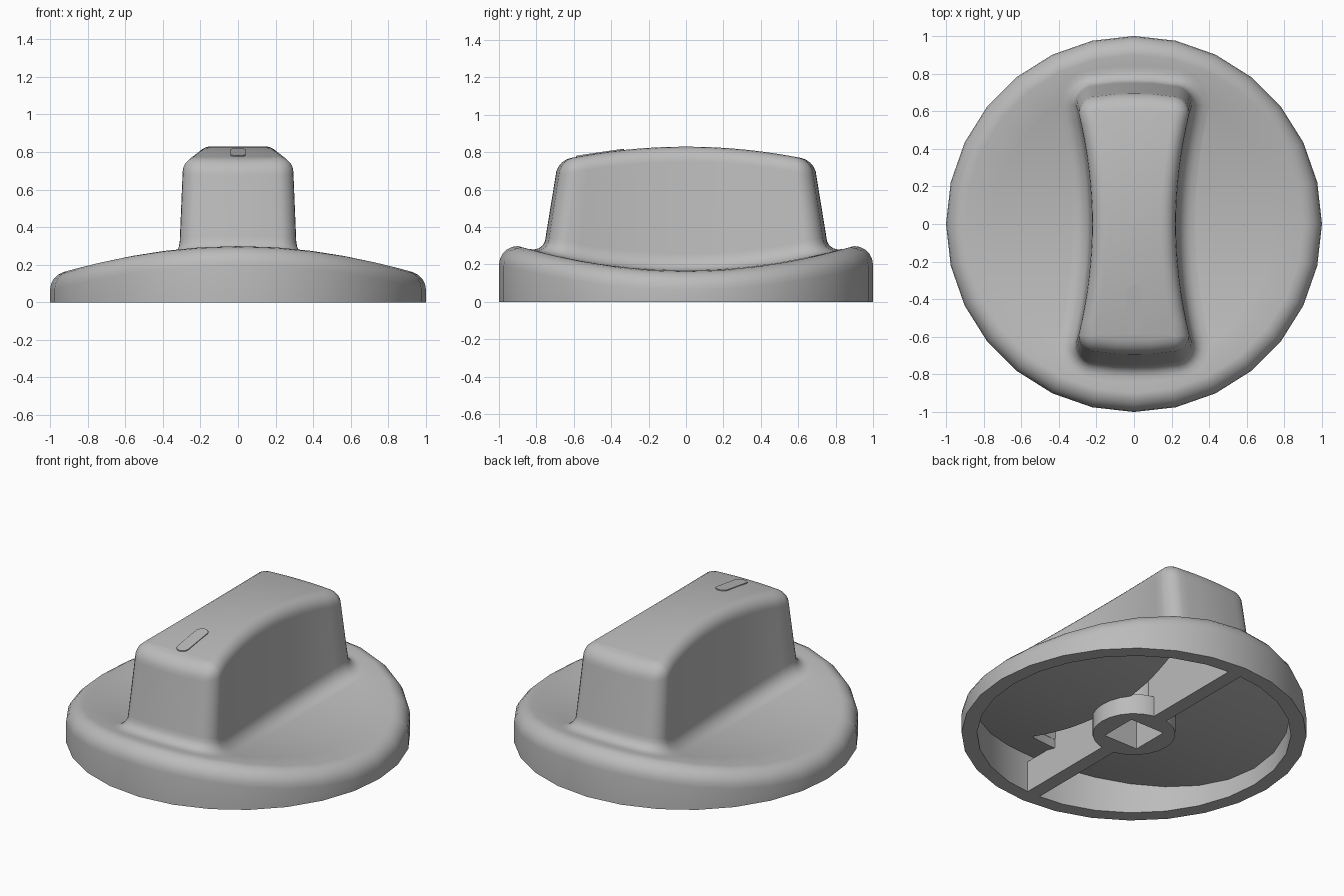
import bpy, bmesh
from math import sin, cos, pi, radians, hypot

cube = bpy.data.objects.get("Cube")
if cube:
    bpy.data.objects.remove(cube)

grey = bpy.data.materials.new("plain_grey")
grey.use_nodes = True
colour = (0.5, 0.5, 0.5, 1)
grey.diffuse_color = colour
grey.node_tree.nodes["Principled BSDF"].inputs["Base Color"].default_value = colour


def dish(y):
    """Height of the dished upper face."""
    return 0.165 + 0.165 * y * y


def crown(y):
    """Height of the arched grip top."""
    return 0.83 - 0.16 * y * y


def circle(r, n):
    return [(r * cos(2 * pi * i / n), r * sin(2 * pi * i / n)) for i in range(n)]


def at(points, z):
    return [(x, y, z) for x, y in points]


def strip_cap(bm, loop, flip):
    """Close a left-right symmetric loop with strips across it."""
    n = len(loop)
    for k in range(n // 2):
        quad = [loop[k], loop[k + 1], loop[n - k - 1], loop[(n - k) % n]]
        quad = list(dict.fromkeys(quad))
        bm.faces.new(quad[::-1] if flip else quad)


def loft(name, rings, closed=False, base_cap=False, strip_caps=False):
    """Skin a list of counter-clockwise rings that have equal point counts."""
    bm = bmesh.new()
    loops = [[bm.verts.new(p) for p in ring] for ring in rings]
    n = len(loops[0])
    pairs = list(zip(loops, loops[1:]))
    if closed:
        pairs.append((loops[-1], loops[0]))
    for a, b in pairs:
        for j in range(n):
            k = (j + 1) % n
            bm.faces.new((a[j], a[k], b[k], b[j]))
    if base_cap:
        bm.faces.new(loops[0][::-1])
    if strip_caps:
        strip_cap(bm, loops[0], True)
        strip_cap(bm, loops[-1], False)
    mesh = bpy.data.meshes.new(name)
    bm.to_mesh(mesh)
    bm.free()
    mesh.materials.append(grey)
    obj = bpy.data.objects.new(name, mesh)
    bpy.context.collection.objects.link(obj)
    return obj


def finish(obj, cutter=None, angle=40):
    """Cut the hollow if given, then smooth the shading."""
    bpy.ops.object.select_all(action="DESELECT")
    bpy.context.view_layer.objects.active = obj
    obj.select_set(True)
    if cutter:
        mod = obj.modifiers.new("hollow", "BOOLEAN")
        mod.operation = "DIFFERENCE"
        mod.solver = "EXACT"
        mod.object = cutter
        bpy.ops.object.modifier_apply(modifier=mod.name)
    bpy.ops.object.shade_smooth_by_angle(angle=radians(angle))


# Grip outline: waisted sides, rounded corners, slightly bowed ends
quarter = [(0, -0.75), (0.1, -0.748), (0.19, -0.737)]
for i in range(6):
    a = radians(-75 + 15 * i)
    quarter.append((0.21 + 0.1 * cos(a), -0.635 + 0.1 * sin(a)))
for i in range(7):
    y = -0.56 + 0.08 * i
    quarter.append((0.235 + 0.075 * (y / 0.63) ** 2, y))
half = quarter + [(0.235, 0)] + [(x, -y) for x, y in reversed(quarter)]
outline = half + [(-x, y) for x, y in half[-2:0:-1]]
tapered = [(x * 0.95, y * 0.93) for x, y in outline]


def offset(points, d):
    """Move each outline point outward along its normal."""
    result = []
    n = len(points)
    for i, (x, y) in enumerate(points):
        x0, y0 = points[i - 1]
        x1, y1 = points[(i + 1) % n]
        length = hypot(x1 - x0, y1 - y0)
        result.append((x + d * (y1 - y0) / length, y - d * (x1 - x0) / length))
    return result


# Cutter for the hollow inside the grip, open at the underside
WALL = 0.07
roof = [(x, y, crown(y) - WALL) for x, y in offset(tapered, -WALL)]
hollow = loft("hollow_cutter", [at(offset(outline, -WALL), -0.1), roof],
              strip_caps=True)
hollow.hide_render = True

# Dial body: shell with a dished face and rounded rim
SEG = 28
FILLET = 0.1


def body_ring(r, height):
    return [(x, y, height(x, y)) for x, y in circle(r, SEG)]


def rim_ring(a):
    r = 1 - FILLET * (1 - cos(a))
    return body_ring(r, lambda x, y: dish(y / r * 0.9) - FILLET * (1 - sin(a)))


body = [body_ring(r, lambda x, y: dish(y) - 0.055) for r in (0.1, 0.4, 0.6, 0.8, 0.91)]
body += [body_ring(r, lambda x, y: 0) for r in (0.91, 1)]
body += [rim_ring(i * pi / 10) for i in range(6)]
body += [body_ring(r, lambda x, y: dish(y)) for r in (0.75, 0.6, 0.45, 0.3, 0.1)]
finish(loft("dial_body", body, closed=True), hollow)

# Grip: cove at the foot, tapered wall, rounded upper edge, arched top
STEPS = 5
COVE = 0.09
EDGE = 0.08
grip = []
for i in range(STEPS + 1):
    a = i * pi / 2 / STEPS
    ring = offset(outline, COVE * (1 - sin(a)))
    grip.append([(x, y, dish(y) + 0.002 + COVE * (1 - cos(a))) for x, y in ring])
for i in range(STEPS + 1):
    a = i * pi / 2 / STEPS
    ring = offset(tapered, -EDGE * (1 - cos(a)))
    grip.append([(x, y, crown(y) - EDGE * (1 - sin(a))) for x, y in ring])
finish(loft("grip", grip, strip_caps=True), hollow, angle=50)
bpy.data.objects.remove(hollow)

# Pointer mark: thin pill lying on the grip top
pill = []
for i in range(16):
    a = 2 * pi * (i + 0.5) / 16
    end = 0.09 if sin(a) > 0 else -0.09
    pill.append((0.04 * cos(a), -0.46 + end + 0.04 * sin(a)))
finish(loft("pointer_mark", [
    [(x, y, crown(y) + lift) for x, y in reversed(pill)] for lift in (0.006, -0.002)
], base_cap=True), angle=30)

# Shaft hub underneath: flange, tall sleeve and square socket
HUB = 24


def square(half_side):
    return [(half_side * x / max(abs(x), abs(y)), half_side * y / max(abs(x), abs(y)))
            for x, y in circle(1, HUB)]


flange, sleeve = circle(0.24, HUB), circle(0.19, HUB)
finish(loft("shaft_hub", [
    at(square(0.12), 0.5), at(square(0.12), 0), at(flange, 0),
    at(flange, 0.13), at(sleeve, 0.13), at(sleeve, 0.75)], base_cap=True))

# Stiffening ribs from hub to rim, rising into the hollow of the grip
for side, name in ((-1, "front_rib"), (1, "back_rib")):
    rings = []
    for z, reach in ((0, 0.94), (0.2, 0.94), (0.2, 0.66), (0.7, 0.62)):
        y0, y1 = sorted((side * 0.18, side * reach))
        rings.append(at([(-0.045, y0), (0.045, y0), (0.045, y1), (-0.045, y1)], z))
    finish(loft(name, rings, base_cap=True))
